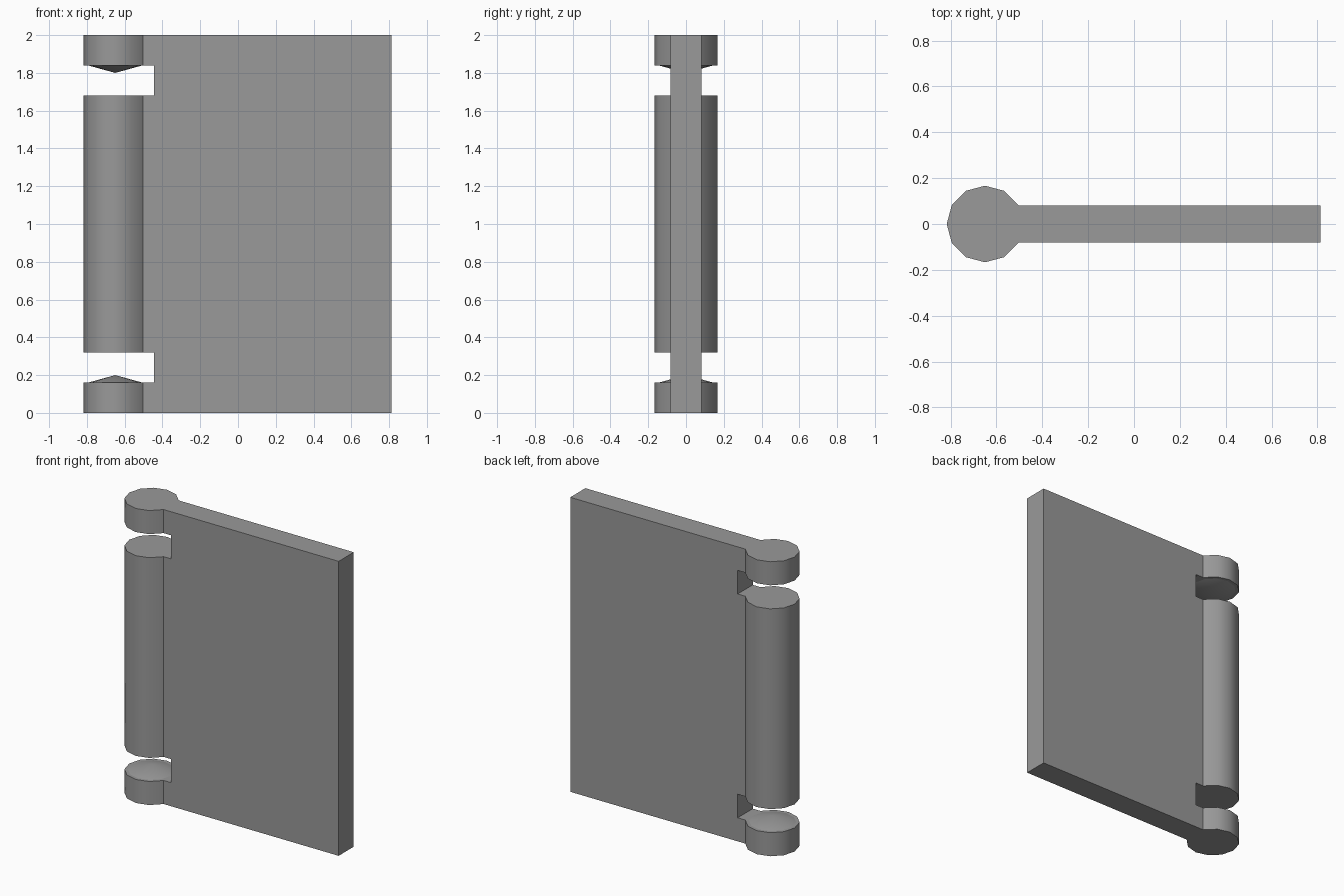
import bpy, bmesh
from math import cos, sin, radians, pi

cube = bpy.data.objects.get("Cube")
if cube:
    bpy.data.objects.remove(cube, do_unlink=True)

HEIGHT = 2.0
BARREL_X, BARREL_R = -0.65, 0.167
HALF_THICK = 0.081
RIGHT_EDGE = 0.813
NOTCH_X = -0.445
KNUCKLE, GAP = 0.16, 0.16

# Single grey finish
grey = bpy.data.materials.new("plain_grey")
grey.use_nodes = True
colour = (0.32, 0.32, 0.32, 1)
grey.diffuse_color = colour
grey.node_tree.nodes["Principled BSDF"].inputs["Base Color"].default_value = colour


def finish(name, bm):
    bmesh.ops.recalc_face_normals(bm, faces=bm.faces)
    mesh = bpy.data.meshes.new(name)
    bm.to_mesh(mesh)
    bm.free()
    mesh.materials.append(grey)
    obj = bpy.data.objects.new(name, mesh)
    bpy.context.collection.objects.link(obj)
    return obj


def activate(obj):
    bpy.ops.object.select_all(action="DESELECT")
    obj.select_set(True)
    bpy.context.view_layer.objects.active = obj


# Leaf and barrel: keyhole profile extruded upwards
outline = [(BARREL_X + BARREL_R * cos(radians(a)), BARREL_R * sin(radians(a)))
           for a in range(60, 301, 30)]
outline = ([(RIGHT_EDGE, HALF_THICK), (-0.502, HALF_THICK)] + outline
           + [(-0.502, -HALF_THICK), (RIGHT_EDGE, -HALF_THICK)])
bm = bmesh.new()
base = bm.faces.new([bm.verts.new((x, y, 0)) for x, y in outline])
top = bmesh.ops.extrude_face_region(bm, geom=[base])["geom"]
bmesh.ops.translate(bm, vec=(0, 0, HEIGHT),
                    verts=[v for v in top if isinstance(v, bmesh.types.BMVert)])
leaf = finish("hinge_leaf", bm)

# Gaps between the knuckles
for z in (KNUCKLE + GAP / 2, HEIGHT - KNUCKLE - GAP / 2):
    bm = bmesh.new()
    bmesh.ops.create_cube(bm, size=1)
    bmesh.ops.scale(bm, vec=(0.6, 1, GAP), verts=bm.verts)
    bmesh.ops.translate(bm, vec=(NOTCH_X - 0.3, 0, z), verts=bm.verts)
    cutter = finish("gap_cutter", bm)
    cutter.hide_render = True
    cut = leaf.modifiers.new("gap", "BOOLEAN")
    cut.operation, cut.solver, cut.object = "DIFFERENCE", "EXACT", cutter
    activate(leaf)
    bpy.ops.object.modifier_apply(modifier=cut.name)
    bpy.data.objects.remove(cutter, do_unlink=True)
activate(leaf)
bpy.ops.object.shade_smooth_by_angle(angle=radians(35))

# Shallow cone pivots on the end knuckles, facing the gaps
for name, z, turn in (("lower_pivot", KNUCKLE, 0), ("upper_pivot", HEIGHT - KNUCKLE, pi)):
    bpy.ops.mesh.primitive_cone_add(vertices=12, radius1=0.145, depth=0.04,
                                    end_fill_type="NOTHING", rotation=(turn, 0, pi / 2),
                                    location=(BARREL_X, 0, z + 0.02 * cos(turn)))
    pivot = bpy.context.object
    pivot.name = name
    pivot.data.materials.append(grey)
    bpy.ops.object.shade_smooth_by_angle(angle=radians(35))
